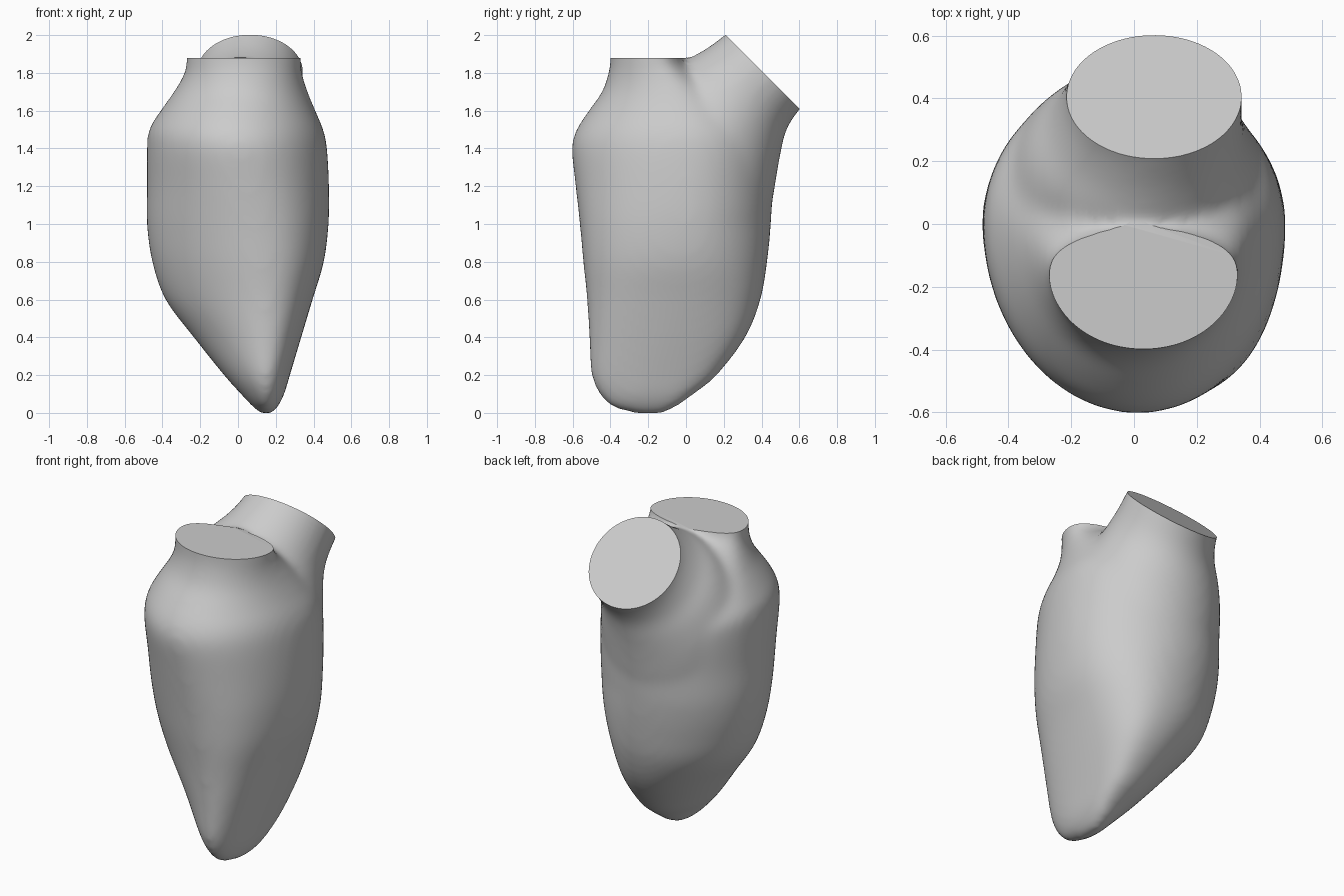
import bpy, bmesh, math
from mathutils import Vector, Matrix

cube = bpy.data.objects.get("Cube")
if cube:
    bpy.data.objects.remove(cube)

SIDES = 64
STEPS = 6

grey = bpy.data.materials.new("light grey")
grey.use_nodes = True
grey.diffuse_color = (0.6, 0.6, 0.6, 1)
grey.node_tree.nodes["Principled BSDF"].inputs["Base Color"].default_value = (0.6, 0.6, 0.6, 1)


def refine(rows):
    """Pass a smooth curve through every column of the section list."""
    rows = [Vector(r) for r in rows]
    result = []
    for i in range(len(rows) - 1):
        a, b = rows[max(i - 1, 0)], rows[i]
        c, d = rows[i + 1], rows[min(i + 2, len(rows) - 1)]
        for s in range(STEPS):
            t = s / STEPS
            result.append(b + (c - a) * (t / 2)
                          + (a * 2 - b * 5 + c * 4 - d) * (t * t / 2)
                          + (b * 3 - a - c * 3 + d) * (t ** 3 / 2))
    return result + [rows[-1]]


def mesh_object(name, bm):
    mesh = bpy.data.meshes.new(name)
    bm.to_mesh(mesh)
    bm.free()
    obj = bpy.data.objects.new(name, mesh)
    bpy.context.collection.objects.link(obj)
    return obj


def loft(name, rings):
    """Skin a list of point rings and close both ends."""
    bm = bmesh.new()
    loops = [[bm.verts.new(p) for p in ring] for ring in rings]
    for low, high in zip(loops, loops[1:]):
        for i in range(SIDES):
            j = (i + 1) % SIDES
            bm.faces.new((low[i], low[j], high[j], high[i]))
    bm.faces.new(loops[0][::-1])
    bm.faces.new(loops[-1])
    bmesh.ops.recalc_face_normals(bm, faces=bm.faces)
    return mesh_object(name, bm)


def power(value, exponent):
    return math.copysign(abs(value) ** exponent, value)


def body_ring(row):
    """Egg-shaped level section, keeled in front and fuller behind low down."""
    z, left, right, front, widest, back, keel = row
    centre, radius = (left + right) / 2, (right - left) / 2
    low = max(0, 1 - z)
    ring = []
    for i in range(SIDES):
        angle = math.tau * i / SIDES
        c, s = math.cos(angle), math.sin(angle)
        rear = s > 0
        depth = back - widest if rear else widest - front
        exponent = 2 / (2 + 0.4 * low if rear else 2 - 0.3 * low)
        pull = (0.35 * radius * low if rear else keel - centre) * s * s
        ring.append((centre + radius * power(c, exponent) + pull,
                     widest + depth * power(s, exponent), z))
    return ring


def neck_ring(row):
    """Section across the rear neck, which bends down into the body."""
    x, y, z, tilt, wide, tall = row
    tilt = math.radians(tilt)
    across = Vector((0, math.cos(tilt), -math.sin(tilt)))
    turns = [math.tau * i / SIDES for i in range(SIDES)]
    return [Vector((x + wide * math.cos(a), y, z)) + across * tall * math.sin(a)
            for a in turns]


# Body sections: height, min x, max x, front, widest y, back, keel x
body = loft("body", [body_ring(r) for r in refine([
    (-.01, .13, .17, -.26, -.2, -.13, .15),
    (.03, .08, .21, -.4, -.22, -.05, .15),
    (.1, .015, .245, -.465, -.22, .045, .15),
    (.2, -.075, .275, -.505, -.18, .165, .15),
    (.4, -.235, .335, -.515, -.1, .315, .15),
    (.6, -.385, .395, -.525, -.04, .395, .14),
    (.8, -.455, .455, -.545, -.02, .43, .12),
    (1, -.483, .48, -.563, 0, .45, .09),
    (1.2, -.482, .482, -.585, 0, .46, .05),
    (1.4, -.482, .472, -.605, 0, .472, .01),
    (1.5, -.472, .452, -.58, 0, .44, 0),
    (1.6, -.41, .41, -.515, -.02, .34, 0),
    (1.7, -.34, .37, -.445, -.06, .2, .02),
    (1.8, -.285, .34, -.41, -.12, .06, .03),
    (1.88, -.275, .335, -.4, -.15, -.02, .03),
    (2.05, -.275, .335, -.4, -.15, -.02, .03),
])])
body.data.materials.append(grey)

# Rear neck sections: centre x, y, z, tilt, half width, half height
neck = loft("rear_neck", [neck_ring(r) for r in refine([
    (0, 0, 1.1, 15, .4, .4),
    (0, .08, 1.3, 28, .43, .42),
    (0, .18, 1.5, 40, .4, .39),
    (.01, .25, 1.63, 42, .35, .345),
    (.04, .318, 1.715, 44, .305, .302),
    (.065, .405, 1.805, 45, .28, .28),
    (.07, .5, 1.9, 45, .275, .275),
])])


# Boxes that slice the two openings flat
def slicer(name, place):
    bm = bmesh.new()
    bmesh.ops.create_cube(bm, size=1, matrix=place)
    return mesh_object(name, bm)


front_slicer = slicer("front_slicer", Matrix.Translation((0, -.5, 2.38)))
rear_slicer = slicer("rear_slicer", Matrix.Translation((.065, .405, 1.805))
                     @ Matrix.Rotation(-math.pi / 4, 4, 'X')
                     @ Matrix.Translation((0, 0, .5)))


def boolean(operation, other):
    mod = body.modifiers.new(other.name, 'BOOLEAN')
    mod.operation = operation
    mod.solver = 'EXACT'
    mod.object = other
    other.hide_render = True


# Merge neck and body, blend the joint, then slice
boolean('UNION', neck)
remesh = body.modifiers.new("blend", 'REMESH')
remesh.mode = 'VOXEL'
remesh.voxel_size = 0.02
smooth = body.modifiers.new("soften", 'SMOOTH')
smooth.factor = 0.5
smooth.iterations = 26
boolean('DIFFERENCE', front_slicer)
boolean('DIFFERENCE', rear_slicer)

bpy.context.view_layer.update()
result = bpy.data.meshes.new_from_object(
    body.evaluated_get(bpy.context.evaluated_depsgraph_get()))
body.modifiers.clear()
body.data = result
result.materials.clear()
result.materials.append(grey)
for helper in (neck, front_slicer, rear_slicer):
    bpy.data.objects.remove(helper)

bpy.ops.object.select_all(action='DESELECT')
body.select_set(True)
bpy.context.view_layer.objects.active = body
bpy.ops.object.shade_smooth_by_angle(angle=math.radians(35))
